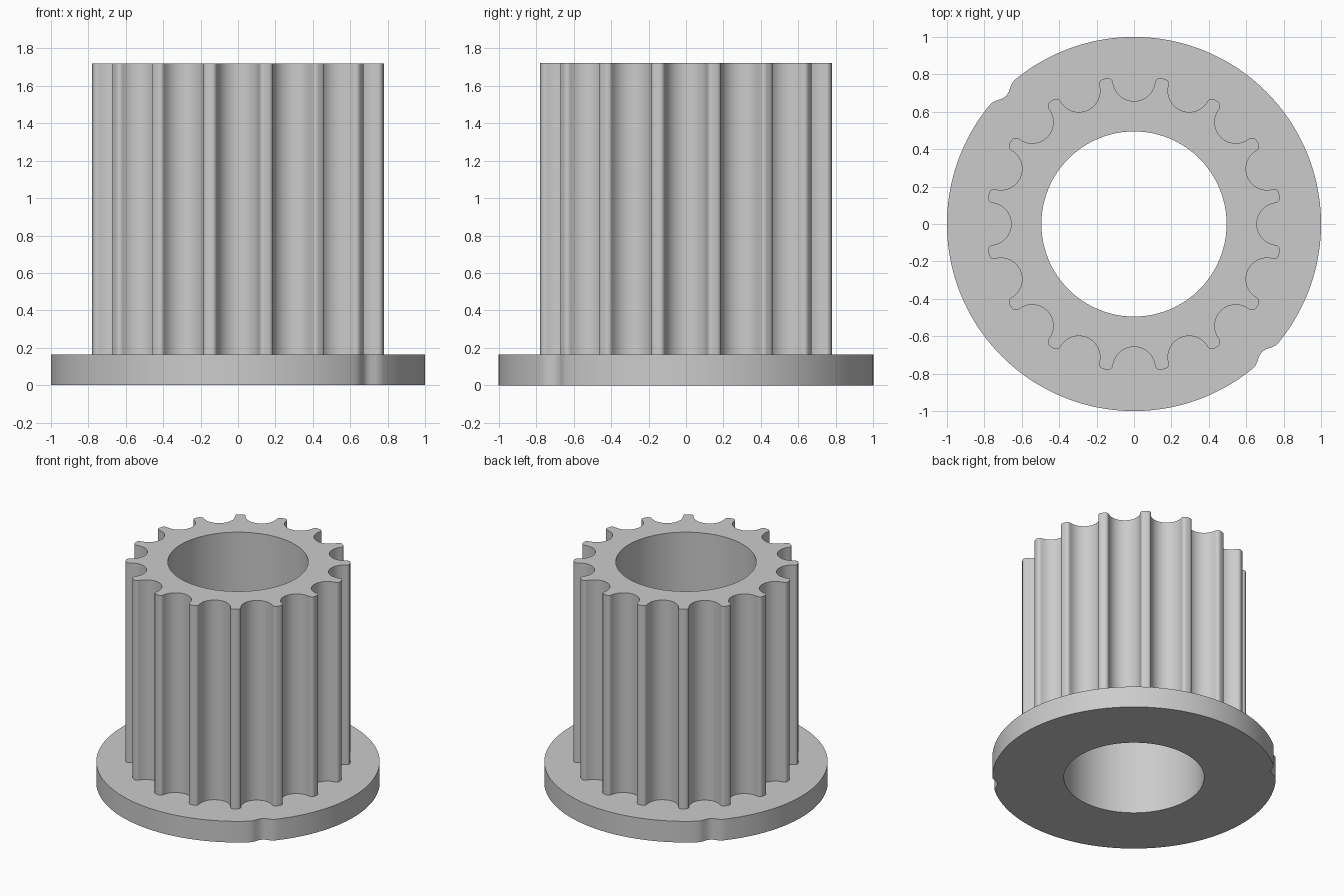
import bpy
import bmesh
from math import sin, cos, pi, radians, atan2

TEETH = 16
BORE = 0.495
FLANGE_TOP = 0.165
TOP = 1.72

if "Cube" in bpy.data.objects:
    bpy.data.objects.remove(bpy.data.objects["Cube"])

grey = bpy.data.materials.new("light grey")
grey.use_nodes = True
grey.diffuse_color = (0.6, 0.6, 0.6, 1)
grey.node_tree.nodes["Principled BSDF"].inputs["Base Color"].default_value = grey.diffuse_color


def circle(radius, steps):
    return [(radius * cos(2 * pi * i / steps), radius * sin(2 * pi * i / steps)) for i in range(steps)]


def arc(cx, cy, r, start, end, steps):
    return [(cx + r * cos(start + (end - start) * i / steps),
             cy + r * sin(start + (end - start) * i / steps)) for i in range(steps + 1)]


def ring_prism(name, outer, inner, z0, z1):
    """Extrude an outline with a hole between two heights."""
    bm = bmesh.new()
    for loop in (outer, inner):
        verts = [bm.verts.new((x, y, z0)) for x, y in loop]
        for a, b in zip(verts, verts[1:] + verts[:1]):
            bm.edges.new((a, b))
    bmesh.ops.triangle_fill(bm, edges=bm.edges[:], use_beauty=True)
    result = bmesh.ops.extrude_face_region(bm, geom=bm.faces[:], use_keep_orig=True)
    top = [g for g in result["geom"] if isinstance(g, bmesh.types.BMVert)]
    bmesh.ops.translate(bm, verts=top, vec=(0, 0, z1 - z0))
    bmesh.ops.recalc_face_normals(bm, faces=bm.faces[:])
    mesh = bpy.data.meshes.new(name)
    bm.to_mesh(mesh)
    bm.free()
    mesh.materials.append(grey)
    obj = bpy.data.objects.new(name, mesh)
    bpy.context.collection.objects.link(obj)
    bpy.ops.object.select_all(action="DESELECT")
    obj.select_set(True)
    bpy.context.view_layer.objects.active = obj
    bpy.ops.object.shade_smooth_by_angle(angle=radians(30))
    return obj


# Toothed barrel: round groove with rounded tooth corners, repeated around
groove_r, groove_c = 0.113, 0.77
tip_r, tip_x, tip_c = 0.025, 0.138, 0.755
contact = atan2(groove_c - tip_c, tip_x)
tip_dir = atan2(tip_c, tip_x)
corner = arc(tip_x, tip_c, tip_r, pi - contact, tip_dir, 6)
bowl = arc(0, groove_c, groove_r, -contact, -pi + contact, 18)
groove = corner[::-1] + bowl[1:-1] + [(-x, y) for x, y in corner]
barrel = []
for k in range(TEETH):
    turn = -2 * pi * k / TEETH
    # Travelling from right to left is anticlockwise, so turn that way
    c, s = cos(-turn), sin(-turn)
    barrel += [(x * c - y * s, x * s + y * c) for x, y in groove]

bore = circle(BORE, 96)
ring_prism("toothed_barrel", barrel, bore, FLANGE_TOP, TOP)

# Flange disc with two opposite shallow notches in its rim
NOTCH_HALF = radians(5.2)
rim = []
for x, y in circle(1, 240):
    a = atan2(y, x)
    off = (a + pi / 4 + pi / 2) % pi - pi / 2
    r = 1.0
    if abs(off) < NOTCH_HALF:
        r -= 0.033 * (1 + cos(pi * off / NOTCH_HALF)) / 2
    rim.append((x * r, y * r))
ring_prism("flange", rim, bore, 0, FLANGE_TOP)
